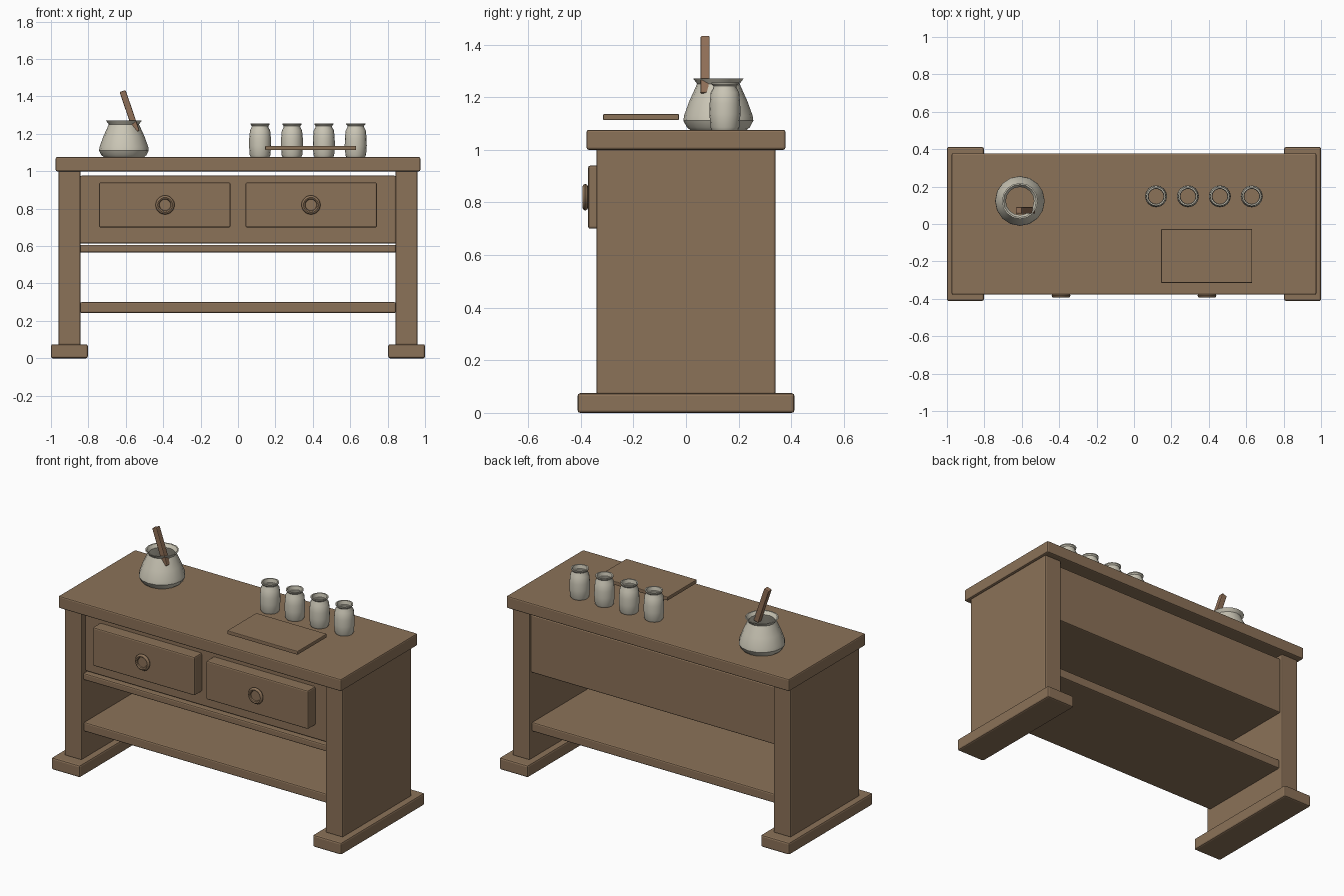
import bpy, bmesh, math

if "Cube" in bpy.data.objects:
    bpy.data.objects.remove(bpy.data.objects["Cube"])


def material(name, rgb):
    m = bpy.data.materials.new(name)
    m.diffuse_color = (*rgb, 1)
    m.use_nodes = True
    m.node_tree.nodes["Principled BSDF"].inputs["Base Color"].default_value = m.diffuse_color
    return m


WOOD = material("brown wood", (0.26, 0.168, 0.098))
SPOON = material("reddish wood", (0.28, 0.160, 0.095))
CLAY = material("pale clay", (0.60, 0.57, 0.47))


def add_object(name, bm, mat):
    mesh = bpy.data.meshes.new(name)
    bm.to_mesh(mesh)
    bm.free()
    mesh.materials.append(mat)
    ob = bpy.data.objects.new(name, mesh)
    bpy.context.collection.objects.link(ob)
    return ob


def box(name, x, y, z, bevel=0.008, mat=WOOD):
    """Bevelled box from (min, max) ranges."""
    bm = bmesh.new()
    bmesh.ops.create_cube(bm, size=1)
    size = [r[1] - r[0] for r in (x, y, z)]
    bmesh.ops.scale(bm, vec=size, verts=bm.verts)
    ob = add_object(name, bm, mat)
    ob.location = [(r[0] + r[1]) / 2 for r in (x, y, z)]
    mod = ob.modifiers.new("soft edges", 'BEVEL')
    mod.width = bevel
    mod.segments = 2
    return ob


def lathe(name, profile, loc, mat, steps=16):
    """Spin a (radius, height) profile around z."""
    bm = bmesh.new()
    vs = [bm.verts.new((r, 0, h)) for r, h in profile]
    edges = [bm.edges.new(p) for p in zip(vs, vs[1:])]
    bmesh.ops.spin(bm, geom=vs + edges, cent=(0, 0, 0), axis=(0, 0, 1),
                   angle=math.tau, steps=steps, use_duplicate=False)
    bmesh.ops.remove_doubles(bm, verts=bm.verts, dist=1e-4)
    bmesh.ops.recalc_face_normals(bm, faces=bm.faces)
    ob = add_object(name, bm, mat)
    ob.location = loc
    bpy.ops.object.select_all(action='DESELECT')
    ob.select_set(True)
    bpy.context.view_layer.objects.active = ob
    bpy.ops.object.shade_smooth_by_angle(angle=math.radians(30))
    return ob


# Table body
box("table_top", (-0.975, 0.975), (-0.378, 0.378), (1.0, 1.076))
box("drawer_case", (-0.845, 0.845), (-0.30, 0.325), (0.613, 0.976))
box("front_rail", (-0.845, 0.845), (-0.32, -0.25), (0.565, 0.607))
box("lower_shelf", (-0.845, 0.845), (-0.315, 0.315), (0.242, 0.30))

for side, s in (("left", -1), ("right", 1)):
    def span(a, b):
        return tuple(sorted((s * a, s * b)))
    # Side panel, foot, drawer and knob of each half
    box(side + "_side_panel", span(0.842, 0.96), (-0.34, 0.34), (0.07, 1.005))
    box(side + "_foot", span(0.803, 1.0), (-0.412, 0.412), (0, 0.075), 0.01)
    box(side + "_drawer_front", span(0.04, 0.743), (-0.372, -0.29), (0.70, 0.94))
    knob = lathe(side + "_drawer_knob",
                 [(0, 0), (0.036, 0), (0.046, 0.004), (0.051, 0.012),
                  (0.046, 0.02), (0.040, 0.023), (0.033, 0.02),
                  (0.030, 0.014), (0, 0.014)],
                 (s * 0.39, -0.371, 0.82), WOOD, 20)
    knob.rotation_euler = (math.pi / 2, 0, 0)

# Cutting board
box("cutting_board", (0.145, 0.632), (-0.315, -0.027), (1.113, 1.136), 0.004)

# Open pot with a flared rim
lathe("pot",
      [(0.108, 0), (0.120, 0.01), (0.133, 0.035), (0.130, 0.055),
       (0.110, 0.11), (0.086, 0.163), (0.081, 0.175), (0.096, 0.195),
       (0.088, 0.195), (0.075, 0.175), (0.080, 0.16), (0.104, 0.108),
       (0.124, 0.053), (0.126, 0.035), (0.108, 0.004)],
      (-0.61, 0.123, 1.076), CLAY)

# Leaning spoon handle
handle = box("spoon_handle", (-0.597, -0.563), (0.056, 0.090), (1.205, 1.435),
             0.005, SPOON)
handle.rotation_euler = (0, -0.33, 0)

# Row of open jars
for i in range(4):
    lathe("jar_%d" % (i + 1),
          [(0.050, 0), (0.055, 0.01), (0.059, 0.06), (0.058, 0.10),
           (0.054, 0.142), (0.045, 0.158), (0.044, 0.166), (0.051, 0.174),
           (0.051, 0.18), (0.043, 0.18), (0.040, 0.16), (0.049, 0.14),
           (0.054, 0.06), (0.049, 0.004)],
          (0.118 + i * 0.1705, 0.148, 1.076), CLAY)
